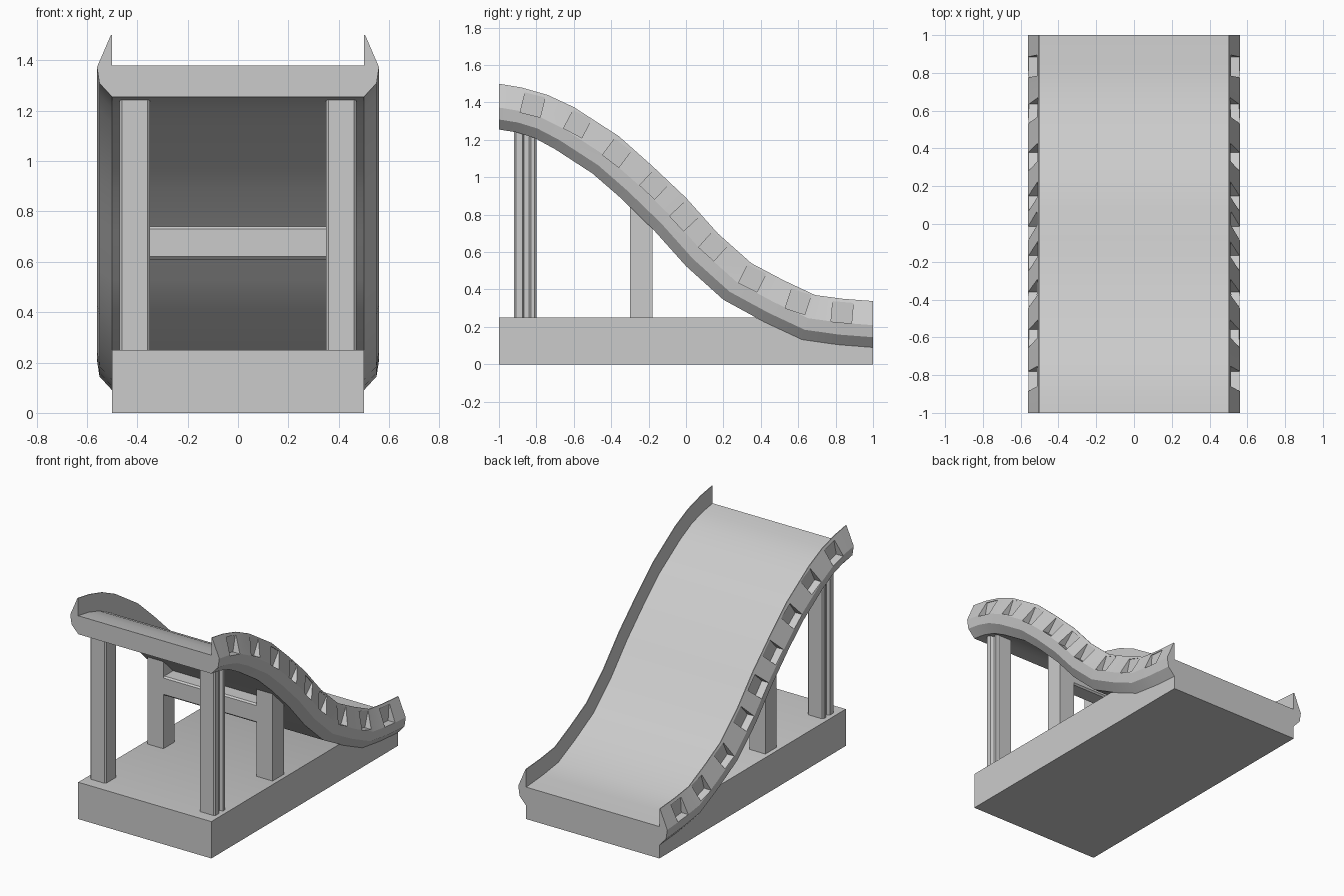
import bpy, bmesh, math

if "Cube" in bpy.data.objects:
    bpy.data.objects.remove(bpy.data.objects["Cube"])


def finish(name, bm, smooth=True):
    bmesh.ops.recalc_face_normals(bm, faces=bm.faces)
    me = bpy.data.meshes.new(name)
    bm.to_mesh(me)
    bm.free()
    ob = bpy.data.objects.new(name, me)
    bpy.context.collection.objects.link(ob)
    if smooth:
        bpy.ops.object.select_all(action='DESELECT')
        ob.select_set(True)
        bpy.context.view_layer.objects.active = ob
        bpy.ops.object.shade_smooth_by_angle(angle=math.radians(32))
    return ob


def loft(name, rings):
    """Skin a list of closed rings and cap both ends."""
    bm = bmesh.new()
    rows = [[bm.verts.new(p) for p in ring] for ring in rings]
    n = len(rows[0])
    for a, b in zip(rows, rows[1:]):
        for i in range(n):
            j = (i + 1) % n
            bm.faces.new((a[i], a[j], b[j], b[i]))
    bm.faces.new(rows[0][::-1])
    bm.faces.new(rows[-1])
    return finish(name, bm)


# stations along the slide: rail top (y, z), rail bottom (y, z)
stations = [
    (-1, 1.5, -1, 1.255), (-.88, 1.48, -.905, 1.24), (-.74, 1.44, -.81, 1.21),
    (-.6, 1.375, -.7, 1.15), (-.36, 1.22, -.5, 1.02), (-.18, 1.06, -.35, .89),
    (0, .89, -.17, .715), (.17, .70, 0, .525), (.35, .54, .2, .345),
    (.52, .45, .42, .225), (.69, .37, .62, .132), (.84, .35, .81, .105),
    (1, .338, 1, .09)]

# half section: x and height fraction from rail bottom to rail top
half = [(.5, 0), (.55, .22), (.56, .48), (.505, 1), (.5, 1), (.5, .51)]
section = half + [(-x, t) for x, t in reversed(half)]

# slide deck with side rails
slide = loft("slide", [[(x, yb + (yt - yb) * t, zb + (zt - zb) * t)
                        for x, t in section] for yt, zt, yb, zb in stations])

# pockets in the outside of the rails: y, z, slope in degrees
pockets = [(-.82, 1.387, -14), (-.58, 1.285, -28), (-.37, 1.13, -37),
           (-.17, .96, -43), (-.01, .79, -47), (.145, .63, -42),
           (.355, .46, -27), (.6, .335, -18), (.835, .278, -5)]
bm = bmesh.new()
for y, z, deg in pockets:
    a = math.radians(deg)
    for s in (-1, 1):
        vs = bmesh.ops.create_cube(bm, size=1)["verts"]
        for v in vs:
            u, w = v.co.y * .11, v.co.z * .11
            v.co = (s * (.558 + v.co.x * .1), y + u * math.cos(a) - w * math.sin(a),
                    z + u * math.sin(a) + w * math.cos(a))
cutter = finish("pocket_cutter", bm, False)
cutter.hide_render = True
cutter.hide_viewport = True
cutter.display_type = 'WIRE'
mod = slide.modifiers.new("pockets", 'BOOLEAN')
mod.operation, mod.solver, mod.object = 'DIFFERENCE', 'EXACT', cutter
slide.modifiers.move(len(slide.modifiers) - 1, 0)

# base block, its top following the slide underside at the low end
profile = [(-1, 0), (1, 0), (1, .095), (.81, .11), (.62, .138), (.42, .23), (.37, .25), (-1, .25)]
loft("base", [[(x, y, z) for y, z in profile] for x in (-.5, .5)])

# tall posts (bevelled, grooved on the outside) and slope-topped middle legs
post = [(.36, -.92), (.46, -.92), (.47, -.91), (.47, -.875), (.45, -.865), (.45, -.84),
        (.47, -.83), (.47, -.81), (.46, -.8), (.36, -.8), (.35, -.81), (.35, -.91)]
leg = [(-.3, .24), (-.18, .24), (-.18, .75), (-.3, .86)]
for side, s in (("left", -1), ("right", 1)):
    loft("tall_post_" + side, [[(s * x, y, z) for x, y in post] for z in (.24, 1.245)])
    loft("middle_leg_" + side, [[(s * x, y, z) for y, z in leg] for x in (.35, .47)])

# crossbar between the middle legs
bar = [(-.29, .61), (-.19, .61), (-.18, .62), (-.18, .73), (-.19, .74), (-.29, .74),
       (-.3, .73), (-.3, .62)]
loft("crossbar", [[(x, y, z) for y, z in bar] for x in (-.36, .36)])
